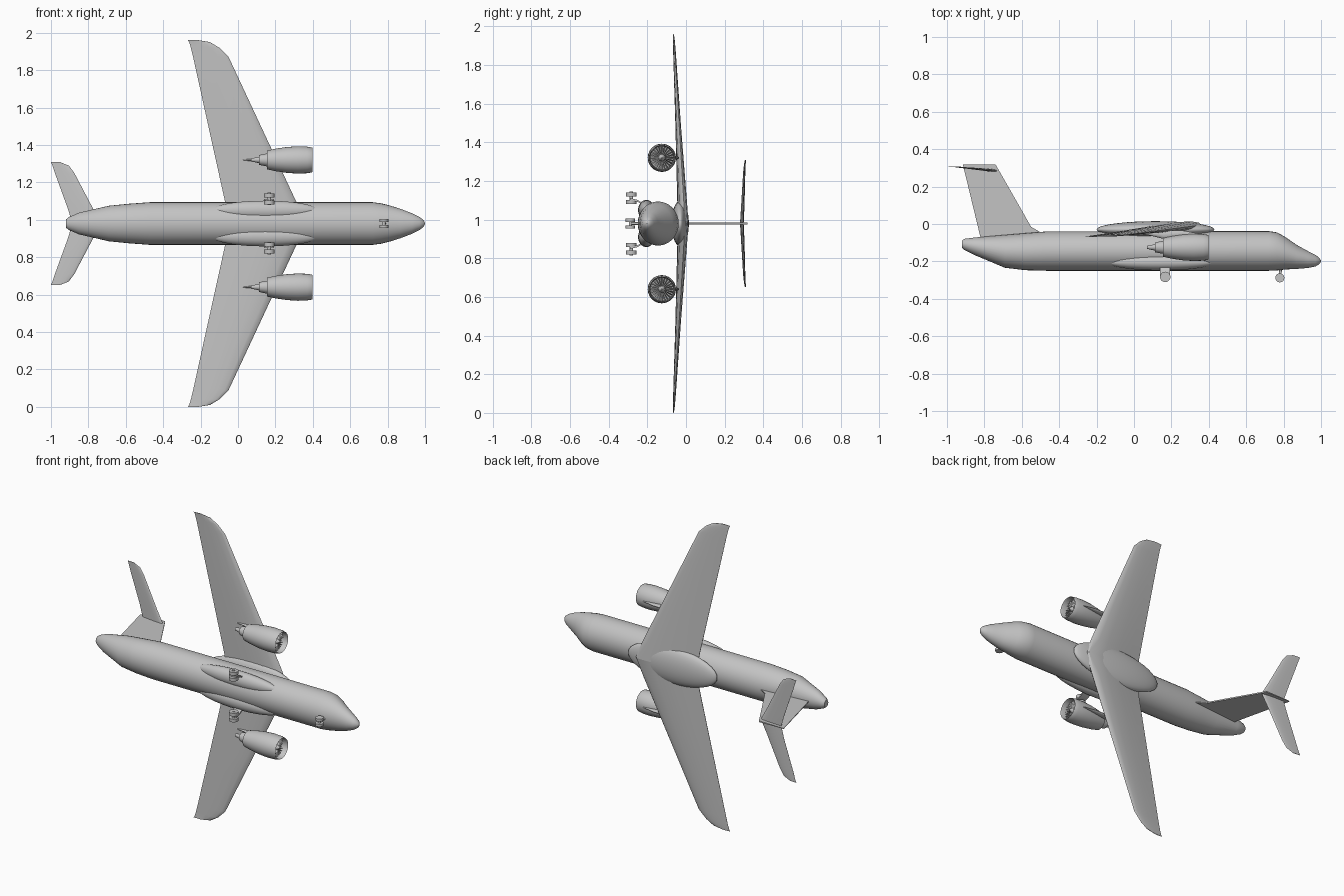
import bpy, bmesh, math
from mathutils import Matrix, Vector

if "Cube" in bpy.data.objects:
    bpy.data.objects.remove(bpy.data.objects["Cube"])

MID = 0.98  # height of the fuselage axis; the span runs along z
grey = bpy.data.materials.new("light_grey")
grey.diffuse_color = (0.55, 0.55, 0.55, 1)
grey.use_nodes = True
grey.node_tree.nodes["Principled BSDF"].inputs["Base Color"].default_value = grey.diffuse_color


def finish(name, bm, angle=35):
    bmesh.ops.recalc_face_normals(bm, faces=bm.faces)
    me = bpy.data.meshes.new(name)
    bm.to_mesh(me)
    bm.free()
    me.materials.append(grey)
    ob = bpy.data.objects.new(name, me)
    bpy.context.collection.objects.link(ob)
    bpy.ops.object.select_all(action='DESELECT')
    ob.select_set(True)
    bpy.context.view_layer.objects.active = ob
    bpy.ops.object.shade_smooth_by_angle(angle=math.radians(angle))
    return ob


def loft(name, rings, caps=True, angle=35):
    """Skin a list of closed rings that share a point count."""
    bm = bmesh.new()
    vs = [[bm.verts.new(p) for p in r] for r in rings]
    n = len(vs[0])
    for a, b in zip(vs, vs[1:]):
        for i in range(n):
            j = (i + 1) % n
            bm.faces.new((a[i], a[j], b[j], b[i]))
    if caps:
        bm.faces.new(vs[0])
        bm.faces.new(vs[-1])
    return finish(name, bm, angle)


def ring(x, y, z, ry, rz, n=32):
    return [(x, y + ry * math.cos(2 * math.pi * i / n),
             z + rz * math.sin(2 * math.pi * i / n)) for i in range(n)]


def revolve(name, prof, y, z, n=28, caps=True):
    return loft(name, [ring(x, y, z, r, r, n) for x, r in prof], caps)


def ellipsoid(name, loc, size):
    bm = bmesh.new()
    m = Matrix.Translation(loc) @ Matrix.Diagonal((*size, 1)) @ Matrix.Rotation(math.pi / 2, 4, 'Y')
    bmesh.ops.create_uvsphere(bm, u_segments=28, v_segments=18, radius=1, matrix=m)
    return finish(name, bm, 60)


def cylinder(name, a, b, r, n=20):
    a, b = Vector(a), Vector(b)
    bm = bmesh.new()
    m = Matrix.Translation((a + b) / 2) @ (b - a).to_track_quat('Z', 'Y').to_matrix().to_4x4()
    bmesh.ops.create_cone(bm, cap_ends=True, segments=n, radius1=r, radius2=r,
                          depth=(b - a).length, matrix=m)
    return finish(name, bm)


FOIL = [(0, 0), (.03, .26), (.12, .44), (.3, .5), (.55, .4), (.8, .2), (1, .03)]
FOIL = FOIL + [(c, -h) for c, h in FOIL[:0:-1]]


def foil(z, le, te, yl, yt, thick):
    return [(le + (te - le) * c, yl + (yt - yl) * c + thick * h, z) for c, h in FOIL]


# Fuselage: x, lower y, upper y, half width
body = [(-.92, -.128, -.088, .022), (-.905, -.14, -.079, .034), (-.85, -.167, -.072, .058),
        (-.69, -.234, -.058, .095), (-.58, -.247, -.049, .106), (-.47, -.25, -.04, .114),
        (.72, -.25, -.038, .114), (.765, -.248, -.045, .108), (.81, -.243, -.07, .097),
        (.87, -.24, -.112, .078), (.93, -.235, -.145, .055), (.97, -.227, -.165, .035),
        (.99, -.215, -.18, .02), (1, -.202, -.195, .004)]
loft("fuselage", [ring(x, (a + b) / 2, MID, (b - a) / 2, w) for x, a, b, w in body])

# Fairing over the wing joint
ellipsoid("wing_fairing", (.115, -.03, MID), (.315, .045, .118))

# Fin with swept leading edge and small root fillet
bm = bmesh.new()
outline = [(-.915, .318), (-.74, .318), (-.55, -.015), (-.49, -.05), (-.82, -.075)]
sides = [[bm.verts.new((x, y, MID + s * t)) for (x, y), t in zip(outline, (.002, .004, .004, .002, .003))]
         for s in (-1, 1)]
for f in sides:
    bm.faces.new(f)
for i in range(5):
    j = (i + 1) % 5
    bm.faces.new((sides[0][i], sides[0][j], sides[1][j], sides[1][i]))
finish("tail_fin", bm)

for s, side in ((1, "left"), (-1, "right")):
    # Wing: span offset, leading x, trailing x, leading y, trailing y, thickness
    wing = [(0, .36, -.05, -.005, -.035, .05), (.12, .31, -.07, -.012, -.04, .045),
            (.5, .132, -.154, -.035, -.052, .026), (.89, -.05, -.24, -.058, -.064, .013),
            (.94, -.10, -.252, -.061, -.065, .01), (.97, -.15, -.261, -.064, -.066, .007),
            (.98, -.21, -.268, -.066, -.067, .004)]
    loft(side + "_wing", [foil(MID + s * z, *r) for z, *r in wing])

    # Tailplane on top of the fin
    tail = [(0, -.73, -.885, .284, .298, .014), (.08, -.775, -.91, .288, .302, .012),
            (.27, -.875, -.979, .298, .307, .007), (.31, -.905, -.992, .302, .309, .005),
            (.328, -.95, -1, .305, .31, .003)]
    loft(side + "_tailplane", [foil(MID + s * z, *r) for z, *r in tail])

    # Landing gear sponson
    ellipsoid(side + "_sponson", (.145, -.205, MID + s * .07), (.285, .043, .052))

    # Engine: nacelle duct, core nozzle, exhaust cone, spinner
    ez, ey = MID + s * .34, -.125
    revolve(side + "_nacelle", [(.16, .03), (.155, .05), (.2, .06), (.26, .069), (.32, .073), (.37, .071),
                                (.394, .067), (.398, .065), (.39, .062), (.35, .06), (.345, .01)], ey, ez)
    revolve(side + "_core_nozzle", [(.17, .034), (.15, .034), (.113, .026), (.118, .018)], ey, ez)
    revolve(side + "_exhaust_cone", [(.125, .02), (.07, .008)], ey, ez, 16)
    revolve(side + "_spinner", [(.345, .02), (.365, .016), (.385, .003)], ey, ez, 16)

    # Fan blades
    bm = bmesh.new()
    for k in range(24):
        rot = Matrix.Translation((0, ey, ez)) @ Matrix.Rotation(2 * math.pi * k / 24, 4, 'X')
        q = [(.35, .015, -.001), (.35, .06, -.004), (.368, .06, .004), (.368, .015, .001)]
        bm.faces.new([bm.verts.new(rot @ Vector(p)) for p in q])
    finish(side + "_fan_blades", bm)

    # Pylon from nacelle to wing
    pylon = [(.34, -.058, -.05, .002), (.26, -.07, -.035, .008), (.16, -.08, -.035, .01),
             (.08, -.06, -.04, .007), (.02, -.05, -.045, .002)]
    loft(side + "_pylon", [ring(x, (a + b) / 2, ez, (b - a) / 2, w, 12) for x, a, b, w in pylon])

    # Main gear: broad leg, axle, two wheels
    leg = [[(x, y, MID + s * z) for x, y, z in ((.14, yy, zz), (.193, yy, zz),
                                              (.193, yy, zz + .01), (.14, yy, zz + .01))]
           for yy, zz in ((-.2, .08), (-.25, .112), (-.29, .122))]
    loft(side + "_main_leg", leg)
    cylinder(side + "_main_axle", (.167, -.283, MID + s * .1), (.167, -.283, MID + s * .165), .009)
    for k, z in enumerate((.102, .14)):
        cylinder(f"{side}_main_wheel_{k}", (.167, -.283, MID + s * z),
                 (.167, -.283, MID + s * (z + .02)), .028)

    # Nose wheel
    cylinder(side + "_nose_wheel", (.78, -.288, MID + s * .009), (.78, -.288, MID + s * .025), .024)

# Nose leg and axle
cylinder("nose_leg", (.785, -.23, MID), (.78, -.288, MID), .007, 12)
cylinder("nose_axle", (.78, -.288, MID - .012), (.78, -.288, MID + .012), .008, 12)
